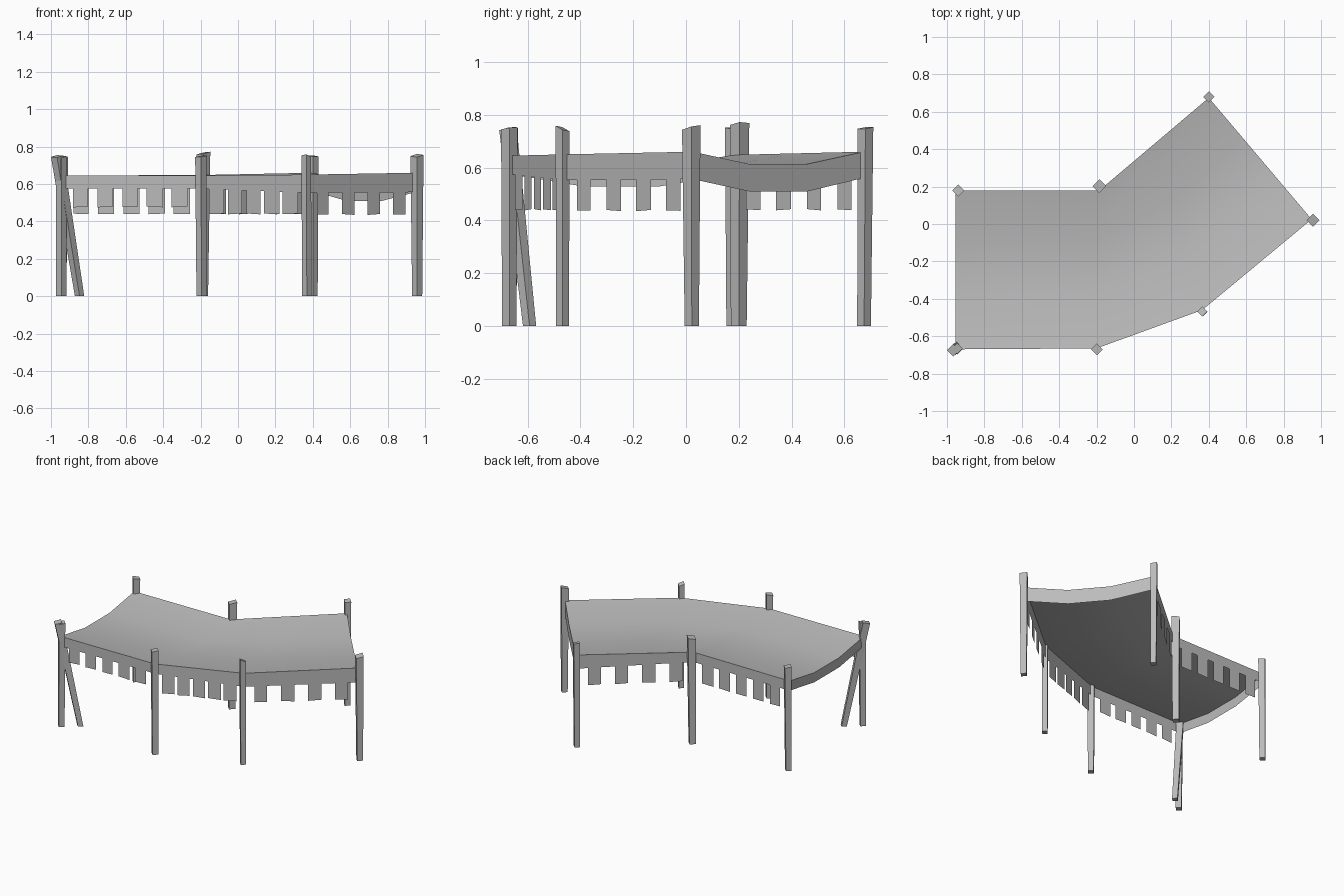
import bpy
import bmesh
import math
import random
from mathutils import Vector

random.seed(4)
if "Cube" in bpy.data.objects:
    bpy.data.objects.remove(bpy.data.objects["Cube"], do_unlink=True)

grey = bpy.data.materials.new("plain_grey")
grey.use_nodes = True
tone = (0.5, 0.5, 0.5, 1)
grey.diffuse_color = tone
grey.node_tree.nodes["Principled BSDF"].inputs["Base Color"].default_value = tone


def finish(name, bm, smooth=False):
    mesh = bpy.data.meshes.new(name)
    bm.to_mesh(mesh)
    bm.free()
    mesh.materials.append(grey)
    for p in mesh.polygons:
        p.use_smooth = smooth
    obj = bpy.data.objects.new(name, mesh)
    bpy.context.collection.objects.link(obj)
    return obj


# Canopy corners, each with its rim height
back_left = Vector((-0.955, 0.18, 0.645))
back_mid = Vector((-0.185, 0.18, 0.648))
back_right = Vector((0.4, 0.675, 0.66))
front_left = Vector((-0.955, -0.67, 0.645))
front_mid = Vector((-0.2, -0.665, 0.645))
front_bend = Vector((0.365, -0.46, 0.65))
front_right = Vector((0.95, 0.025, 0.66))
SAG = 0.047
ROWS = 3


def across(a, b):
    """Points from a to b, sagging between the ends."""
    pts = [a.lerp(b, i / ROWS) for i in range(ROWS + 1)]
    for p in pts[1:-1]:
        p.z -= SAG
    return pts


# Cloth sheet lofted between the two long sides
columns = [across(front_left, back_left),
           across(front_mid, back_mid),
           across(front_bend, back_mid.lerp(back_right, 0.5)),
           across(front_right, back_right)]
bm = bmesh.new()
grid = [[bm.verts.new(p) for p in col] for col in columns]
for c0, c1 in zip(grid, grid[1:]):
    for i in range(ROWS):
        bm.faces.new((c0[i], c1[i], c1[i + 1], c0[i + 1]))
finish("canopy_sheet", bm, True)

# Hanging rim all the way round
rim = [col[0] for col in columns] + columns[-1][1:]
rim += [col[-1] for col in columns[-2::-1]] + columns[0][-2:0:-1]


def rim_depth(x):
    """The rim grows deeper towards the right-hand end."""
    return 0.07 + 0.034 * max(0, min(1, (x + 0.2) / 0.7))


bm = bmesh.new()
upper = [bm.verts.new(p) for p in rim]
lower = [bm.verts.new(p - Vector((0, 0, rim_depth(p.x)))) for p in rim]
for i in range(len(rim)):
    j = (i + 1) % len(rim)
    bm.faces.new((lower[i], lower[j], upper[j], upper[i]))
finish("canopy_rim", bm)


# Cloth flaps under the long sides
def flaps(name, a, b, count, bottom):
    bm = bmesh.new()
    along = (b - a).normalized()
    for i in range(count):
        mid = a.lerp(b, 0.15 + 0.7 * i / (count - 1))
        mid.z -= rim_depth(mid.x)
        half = along * random.uniform(0.039, 0.045)
        tilt = random.uniform(-0.003, 0.003)
        p, q = mid - half, mid + half
        corners = [(p.x, p.y, bottom + tilt), (q.x, q.y, bottom - tilt),
                   (q.x, q.y, mid.z + 0.004), (p.x, p.y, mid.z + 0.004)]
        bm.faces.new([bm.verts.new(c) for c in corners])
    finish(name, bm)


flaps("front_left_flaps", front_left, front_mid, 5, 0.477)
flaps("front_middle_flaps", front_mid, front_bend, 5, 0.44)
flaps("front_right_flaps", front_bend, front_right, 4, 0.437)
flaps("back_right_flaps", back_right, back_mid, 4, 0.44)
flaps("back_left_flaps", back_mid, back_left, 5, 0.44)


# Square posts set cornerwise, with roughly cut tops
def post(name, foot, head, height, r_foot, r_head, slope):
    bm = bmesh.new()
    rings = []
    for (x, y), z, r, cut in ((foot, 0, r_foot, 0), (head, height, r_head, 1)):
        ring = []
        for k in range(4):
            dx, dy = r * math.cos(k * math.pi / 2), r * math.sin(k * math.pi / 2)
            dz = cut * (dx * slope[0] + dy * slope[1])
            ring.append(bm.verts.new((x + dx, y + dy, z + dz)))
        rings.append(ring)
    for k in range(4):
        j = (k + 1) % 4
        bm.faces.new((rings[0][k], rings[0][j], rings[1][j], rings[1][k]))
    bm.faces.new(rings[0][::-1])
    bm.faces.new(rings[1])
    finish(name, bm)


post("back_left_post", (-0.945, 0.18), (-0.94, 0.18), 0.748, 0.027, 0.032, (-0.1, -0.1))
post("back_middle_post", (-0.19, 0.2), (-0.185, 0.203), 0.765, 0.03, 0.037, (0.2, 0.1))
post("back_right_post", (0.4, 0.675), (0.4, 0.68), 0.75, 0.026, 0.03, (-0.1, 0.1))
post("front_right_post", (0.958, 0.022), (0.957, 0.02), 0.752, 0.027, 0.035, (0.1, 0.25))
post("front_bend_post", (0.368, -0.468), (0.365, -0.468), 0.748, 0.025, 0.026, (-0.2, -0.4))
post("front_middle_post", (-0.195, -0.67), (-0.198, -0.67), 0.748, 0.027, 0.031, (0.1, 0.1))
post("front_left_post", (-0.945, -0.67), (-0.945, -0.665), 0.745, 0.027, 0.029, (0.1, 0.2))
post("leaning_post", (-0.847, -0.593), (-0.967, -0.675), 0.748, 0.025, 0.033, (0.1, 0.2))
